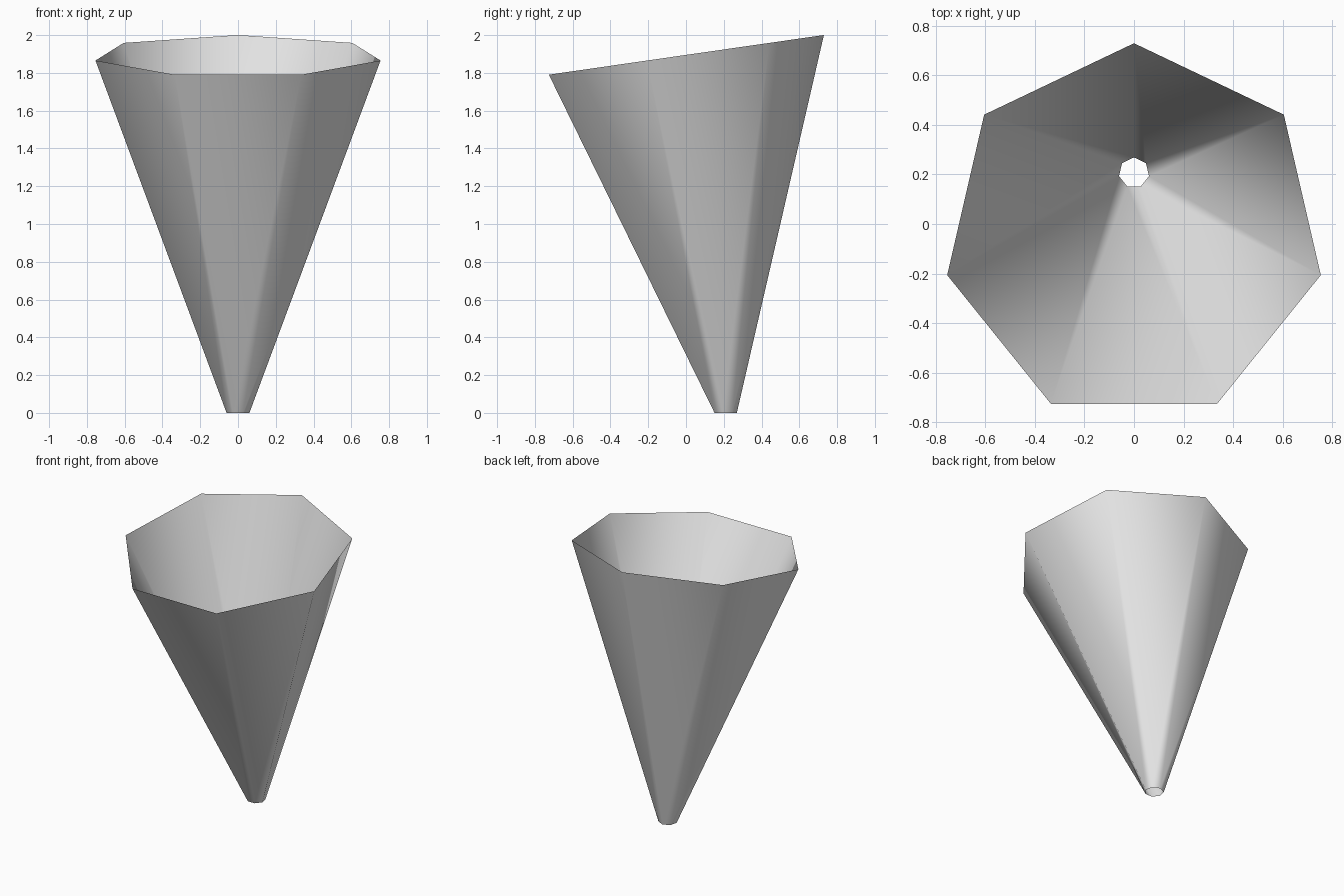
import bpy, bmesh, math
from mathutils import Matrix, Vector

cube = bpy.data.objects.get("Cube")
if cube:
    bpy.data.objects.remove(cube, do_unlink=True)

SIDES = 7

# Plain grey material
grey = bpy.data.materials.new("light_grey")
grey.use_nodes = True
colour = (0.8, 0.8, 0.8, 1.0)
grey.diffuse_color = colour
grey.node_tree.nodes["Principled BSDF"].inputs["Base Color"].default_value = colour


def ring(bm, radius, centre, tilt):
    """Seven-sided ring with one corner at the back, tilted about x."""
    turn = Matrix.Rotation(math.radians(tilt), 3, 'X')
    verts = []
    for i in range(SIDES):
        a = math.pi / 2 + math.tau * i / SIDES
        corner = Vector((math.cos(a), math.sin(a), 0)) * radius
        verts.append(bm.verts.new(turn @ corner + Vector(centre)))
    return verts


# Open funnel: small level ring at the bottom, wide tilted rim at the top
bm = bmesh.new()
low = ring(bm, 0.062, (0, 0.207, 0), 0)
rim = ring(bm, 0.774, (0, -0.036, 1.89), 8.2)
for i in range(SIDES):
    j = (i + 1) % SIDES
    face = bm.faces.new((low[i], low[j], rim[j], rim[i]))
    face.smooth = True

mesh = bpy.data.meshes.new("funnel")
bm.to_mesh(mesh)
bm.free()
mesh.materials.append(grey)
funnel = bpy.data.objects.new("funnel", mesh)
bpy.context.collection.objects.link(funnel)
